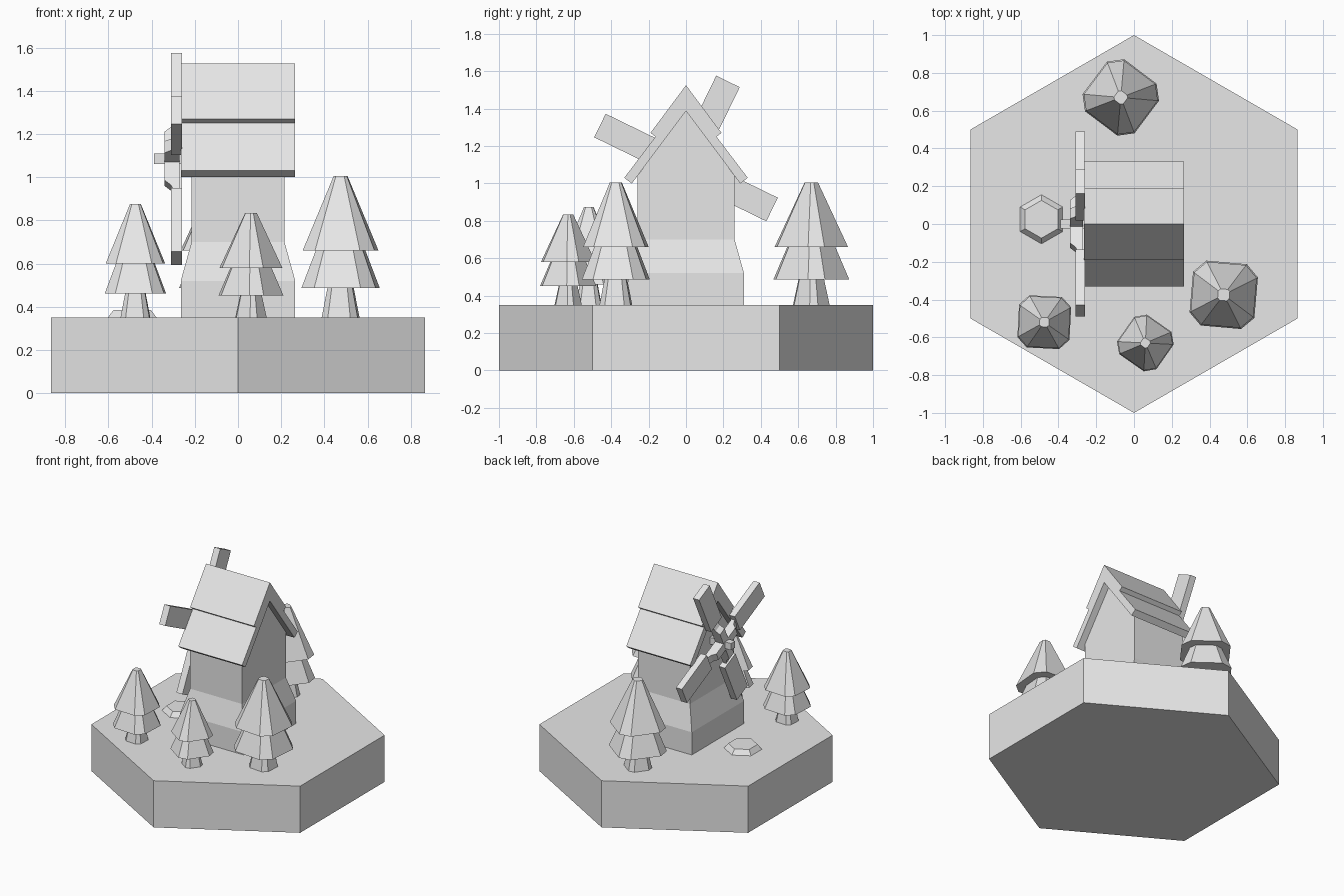
import bpy, bmesh
from math import cos, sin, radians
from mathutils import Matrix

cube = bpy.data.objects.get("Cube")
if cube:
    bpy.data.objects.remove(cube, do_unlink=True)

COLOUR = (0.8, 0.8, 0.8, 1.0)
grey = bpy.data.materials.new("light_grey")
grey.use_nodes = True
grey.diffuse_color = COLOUR
grey.node_tree.nodes["Principled BSDF"].inputs["Base Color"].default_value = COLOUR


def loft(name, rings, matrix=Matrix()):
    """Closed solid through rings that share one point count."""
    bm = bmesh.new()
    loops = [[bm.verts.new(p) for p in ring] for ring in rings]
    n = len(loops[0])
    for a, b in zip(loops, loops[1:]):
        for i in range(n):
            j = (i + 1) % n
            bm.faces.new((a[i], a[j], b[j], b[i]))
    bm.faces.new(loops[0][::-1])
    bm.faces.new(loops[-1])
    bmesh.ops.recalc_face_normals(bm, faces=bm.faces)
    mesh = bpy.data.meshes.new(name)
    bm.to_mesh(mesh)
    bm.free()
    mesh.materials.append(grey)
    obj = bpy.data.objects.new(name, mesh)
    obj.matrix_world = matrix
    bpy.context.collection.objects.link(obj)
    return obj


def hexagon(radius, z):
    return [(radius * cos(radians(60 * i + 30)), radius * sin(radians(60 * i + 30)), z)
            for i in range(6)]


def rect(hx, hy, z):
    return [(-hx, -hy, z), (hx, -hy, z), (hx, hy, z), (-hx, hy, z)]


def cut_square(radius, z, turn):
    """Square ring with cut corners."""
    angles = [radians(turn + 90 * k + d) for k in range(4) for d in (-13, 13)]
    return [(radius * cos(a), radius * sin(a), z) for a in angles]


def along_x(profile, x0, x1):
    return [[(x, y, z) for y, z in profile] for x in (x0, x1)]


# Ground and rock
G = 0.35
loft("ground", [hexagon(1, 0), hexagon(1, G)])
loft("rock", [hexagon(0.13, 0), hexagon(0.1, 0.035)], Matrix.Translation((-0.49, 0.025, G)))

# Mill body with flared foot, and gable
loft("mill_body", [rect(0.265, 0.31, G), rect(0.265, 0.31, 0.52),
                   rect(0.215, 0.26, 0.70), rect(0.215, 0.26, 1.04)])
loft("gable", along_x([(-0.26, 1.04), (0.26, 1.04), (0, 1.387)], -0.215, 0.215))

# Stepped two-layer roof
half = [(0.19, 1.27), (0.163, 1.25), (0.33, 1.03), (0.29, 1.0)]
profile = [(0, 1.525)] + half + [(0, 1.387)] + [(-y, z) for y, z in half[::-1]]
loft("roof", along_x(profile, -0.265, 0.265))

# Sails, arms and axle
hub = Matrix.Translation((0, 0, 1.085))
arm_side = [(-0.34, 0), (-0.34, 0.125), (-0.31, 0.15), (-0.285, 0.21), (-0.27, 0.21), (-0.27, 0)]
for k in range(4):
    spin = hub @ Matrix.Rotation(radians(-26 + 90 * k), 4, "X")
    loft("sail_%d" % (k + 1),
         along_x([(-0.07, 0.185), (0.07, 0.185), (0.07, 0.512), (-0.07, 0.512)], -0.31, -0.26), spin)
    loft("sail_arm_%d" % (k + 1), [[(x, w, r) for x, r in arm_side] for w in (-0.03, 0.03)], spin)
loft("axle", along_x([(-0.025, -0.025), (0.025, -0.025), (0.025, 0.025), (-0.025, 0.025)],
                     -0.39, -0.2), hub)

# Trees: x, y, height, turn
trees = [(0.06, -0.63, 0.485, 10), (0.475, -0.375, 0.655, 40),
         (-0.475, -0.52, 0.525, 42), (-0.07, 0.67, 0.655, 8)]
for number, (x, y, h, turn) in enumerate(trees, 1):
    place = Matrix.Translation((x, y, G))
    tiers = {"trunk": (0.15, 0, 0.1, 0.23),
             "lower_branches": (0.31, 0.21, 0.19, 0.49),
             "upper_branches": (0.3, 0.475, 0.055, 1)}
    for part, (r0, z0, r1, z1) in tiers.items():
        loft("tree_%d_%s" % (number, part),
             [cut_square(r0 * h, z0 * h, turn), cut_square(r1 * h, z1 * h, turn)], place)
